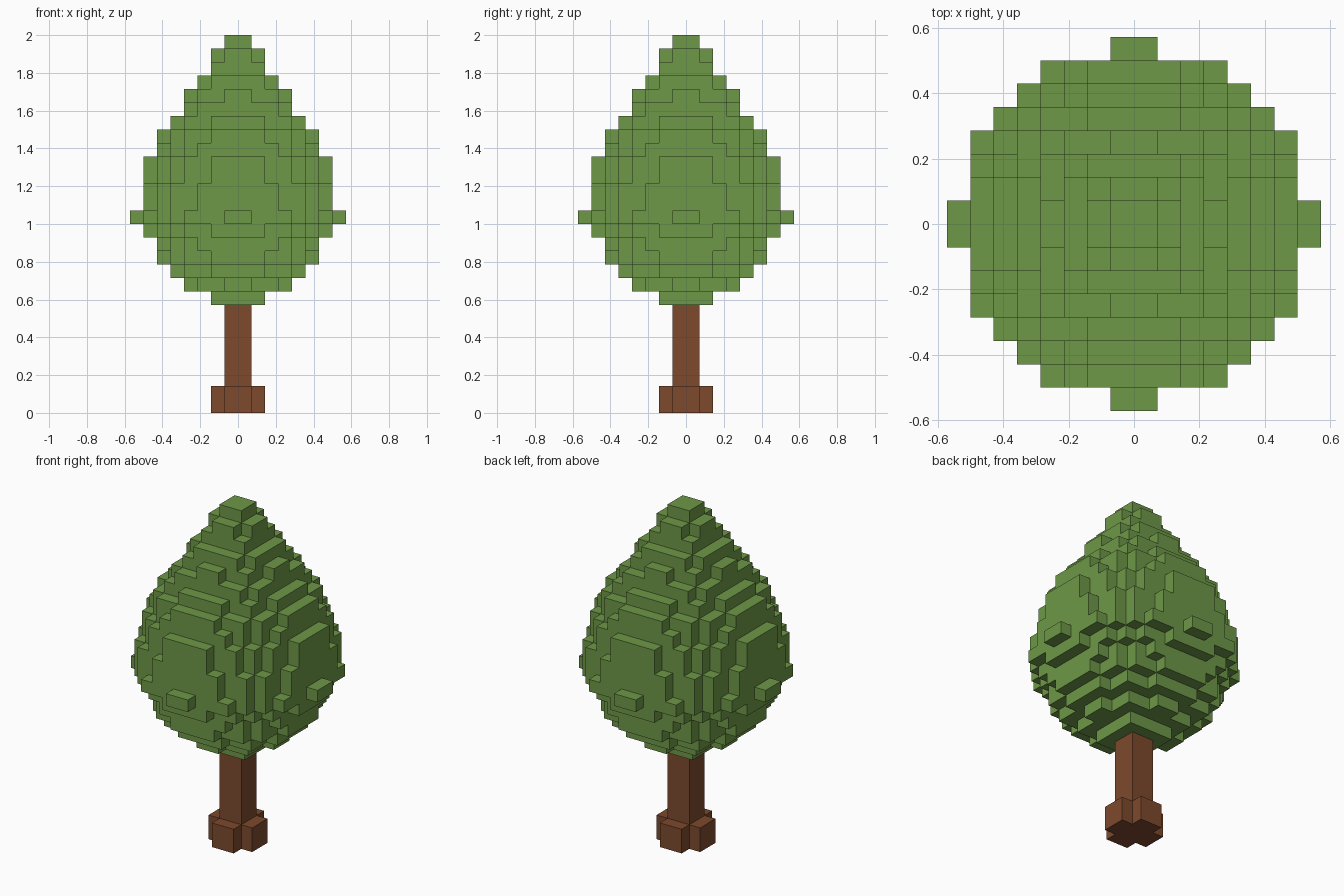
import bpy
import bmesh
from mathutils import Vector

UNIT = 2 / 28  # edge length of one block

if "Cube" in bpy.data.objects:
    bpy.data.objects.remove(bpy.data.objects["Cube"], do_unlink=True)


def make_material(name, color):
    mat = bpy.data.materials.new(name)
    mat.use_nodes = True
    mat.diffuse_color = color
    mat.node_tree.nodes["Principled BSDF"].inputs["Base Color"].default_value = color
    return mat


def disc(radius_squared, layer):
    """Blocks of one round layer, centred on the axis."""
    span = range(-8, 8)
    return {(x, y, layer) for x in span for y in span
            if (x + 0.5) ** 2 + (y + 0.5) ** 2 <= radius_squared}


def build_blocks(name, blocks, mat):
    """Make a closed mesh from the exposed sides of a set of blocks."""
    bm = bmesh.new()
    for block in blocks:
        for axis in range(3):
            for sign in (-1, 1):
                step = [0, 0, 0]
                step[axis] = sign
                if tuple(b + s for b, s in zip(block, step)) in blocks:
                    continue
                normal = Vector(step)
                side = Vector([float(i == (axis + 1) % 3) for i in range(3)])
                up = normal.cross(side)
                center = Vector(block) + Vector((0.5, 0.5, 0.5)) + normal / 2
                corners = [center + (side * a + up * b) / 2
                           for a, b in ((-1, -1), (1, -1), (1, 1), (-1, 1))]
                bm.faces.new([bm.verts.new(c * UNIT) for c in corners])
    bmesh.ops.remove_doubles(bm, verts=bm.verts, dist=UNIT / 100)
    mesh = bpy.data.meshes.new(name)
    bm.to_mesh(mesh)
    bm.free()
    mesh.materials.append(mat)
    obj = bpy.data.objects.new(name, mesh)
    bpy.context.collection.objects.link(obj)
    return obj


leaf_green = make_material("leaf green", (0.156, 0.314, 0.065, 1))
bark_brown = make_material("bark brown", (0.205, 0.067, 0.026, 1))

# Trunk: square post with a cross-shaped foot
trunk = set()
for layer in range(8):
    trunk |= disc(3 if layer < 2 else 1, layer)
build_blocks("trunk", trunk, bark_brown)

# Foliage: egg-shaped stack of round layers (squared radius, bottom to top)
LAYERS = [5, 13, 25, 34, 40, 46, 57, 52, 52, 46, 46, 40,
          34, 25, 19, 13, 9, 5, 3, 1]
foliage = set()
for i, radius_squared in enumerate(LAYERS):
    foliage |= disc(radius_squared, 8 + i)
build_blocks("foliage", foliage, leaf_green)
